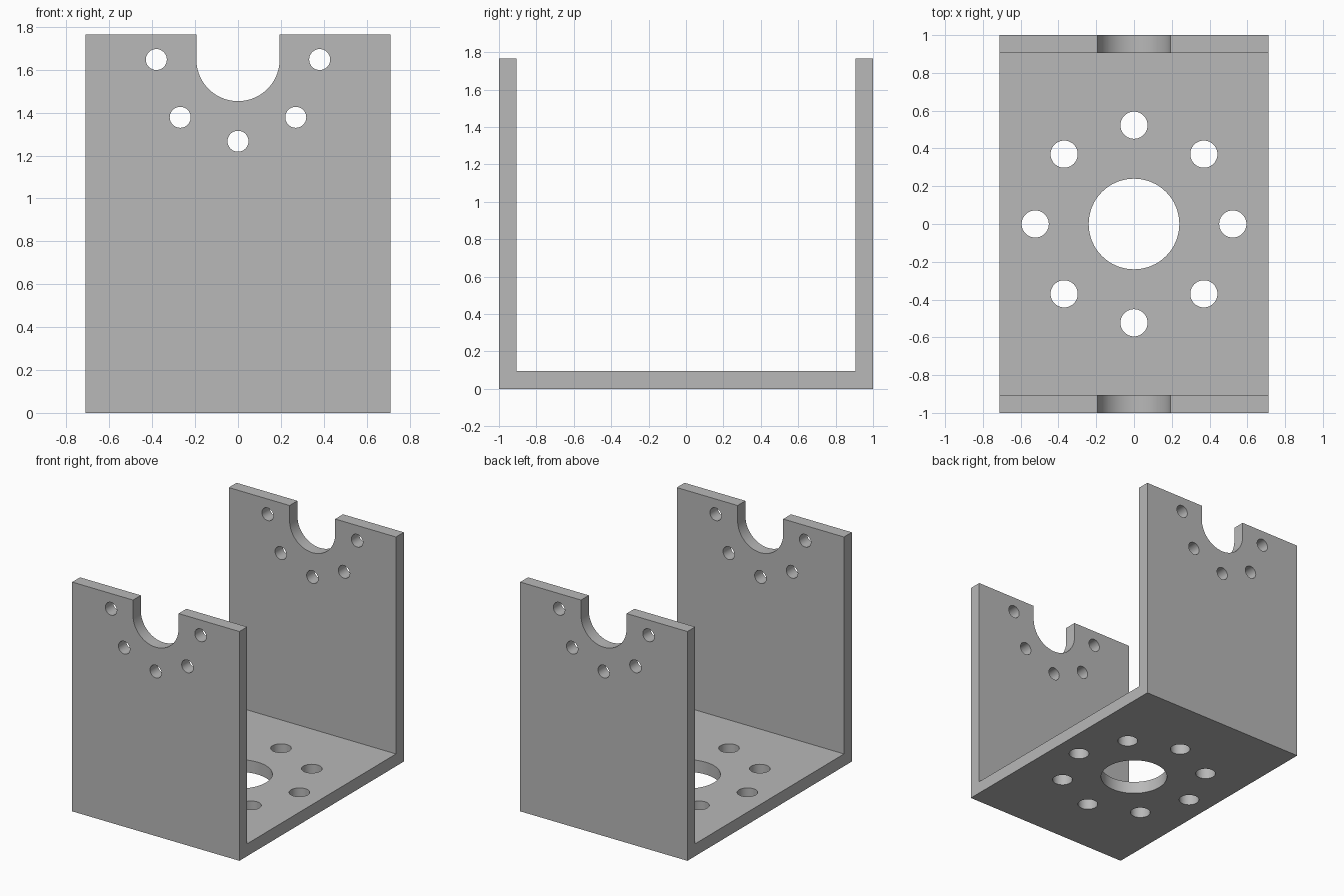
import bpy
import bmesh
from math import sin, cos, pi
from mathutils import Vector

default = bpy.data.objects.get("Cube")
if default:
    bpy.data.objects.remove(default, do_unlink=True)

# Main dimensions
HALF_W, HALF_D, HEIGHT, THICK = 0.712, 1.0, 1.765, 0.095
PIVOT_Z, SLOT_R = 1.648, 0.194

steel = bpy.data.materials.new("plain grey metal")
steel.use_nodes = True
GREY = (0.48, 0.48, 0.48, 1)
steel.diffuse_color = GREY
steel.node_tree.nodes["Principled BSDF"].inputs["Base Color"].default_value = GREY


def arc(cx, cy, r, start=0.0, sweep=2 * pi, n=64):
    """Points along an arc; a full circle leaves out the repeated end."""
    count = n if sweep == 2 * pi else n + 1
    return [(cx + r * cos(start + sweep * i / n),
             cy + r * sin(start + sweep * i / n)) for i in range(count)]


def add_prism(bm, outline, place, direction):
    """Extrude a flat outline, placed in space by a function, along a vector."""
    face = bm.faces.new([bm.verts.new(place(a, b)) for a, b in outline])
    result = bmesh.ops.extrude_face_region(bm, geom=[face], use_keep_orig=True)
    moved = [v for v in result["geom"] if isinstance(v, bmesh.types.BMVert)]
    bmesh.ops.translate(bm, verts=moved, vec=Vector(direction))


def make_object(name, bm):
    bmesh.ops.recalc_face_normals(bm, faces=bm.faces)
    mesh = bpy.data.meshes.new(name)
    bm.to_mesh(mesh)
    bm.free()
    mesh.materials.append(steel)
    obj = bpy.data.objects.new(name, mesh)
    bpy.context.collection.objects.link(obj)
    return obj


# U-shaped bracket: side profile swept across the width
inner = HALF_D - THICK
profile = [(-HALF_D, 0), (HALF_D, 0), (HALF_D, HEIGHT), (inner, HEIGHT),
           (inner, THICK), (-inner, THICK), (-inner, HEIGHT), (-HALF_D, HEIGHT)]
bm = bmesh.new()
add_prism(bm, profile, lambda y, z: (-HALF_W, y, z), (2 * HALF_W, 0, 0))
bracket = make_object("u_bracket", bm)

# Cutter through both walls: open slot and the bolt holes around it
bm = bmesh.new()
through_walls = (0, 2.4, 0)


def on_wall(x, z):
    return (x, -1.2, z)


slot = arc(0, PIVOT_Z, SLOT_R, pi, pi, 48) + [(SLOT_R, 2), (-SLOT_R, 2)]
add_prism(bm, slot, on_wall, through_walls)
for i in range(5):
    a = pi + i * pi / 4
    hole = arc(0.381 * cos(a), PIVOT_Z + 0.381 * sin(a), 0.049, n=40)
    add_prism(bm, hole, on_wall, through_walls)
wall_cutter = make_object("wall_cutter", bm)

# Cutter through the base: centre bore and ring of bolt holes
bm = bmesh.new()


def on_base(x, y):
    return (x, y, -0.1)


add_prism(bm, arc(0, 0, 0.24), on_base, (0, 0, 0.4))
for i in range(8):
    a = i * pi / 4
    hole = arc(0.523 * cos(a), 0.523 * sin(a), 0.072, n=40)
    add_prism(bm, hole, on_base, (0, 0, 0.4))
base_cutter = make_object("base_cutter", bm)

# Apply the cuts, then remove the cutters
bpy.ops.object.select_all(action="DESELECT")
bracket.select_set(True)
bpy.context.view_layer.objects.active = bracket
for cutter in (wall_cutter, base_cutter):
    cutter.hide_render = True
    mod = bracket.modifiers.new(cutter.name, "BOOLEAN")
    mod.operation = "DIFFERENCE"
    mod.solver = "EXACT"
    mod.object = cutter
    bpy.ops.object.modifier_apply(modifier=mod.name)
    bpy.data.objects.remove(cutter, do_unlink=True)

# Smooth hole walls, crisp edges
bpy.ops.object.shade_smooth_by_angle(angle=pi / 6)
